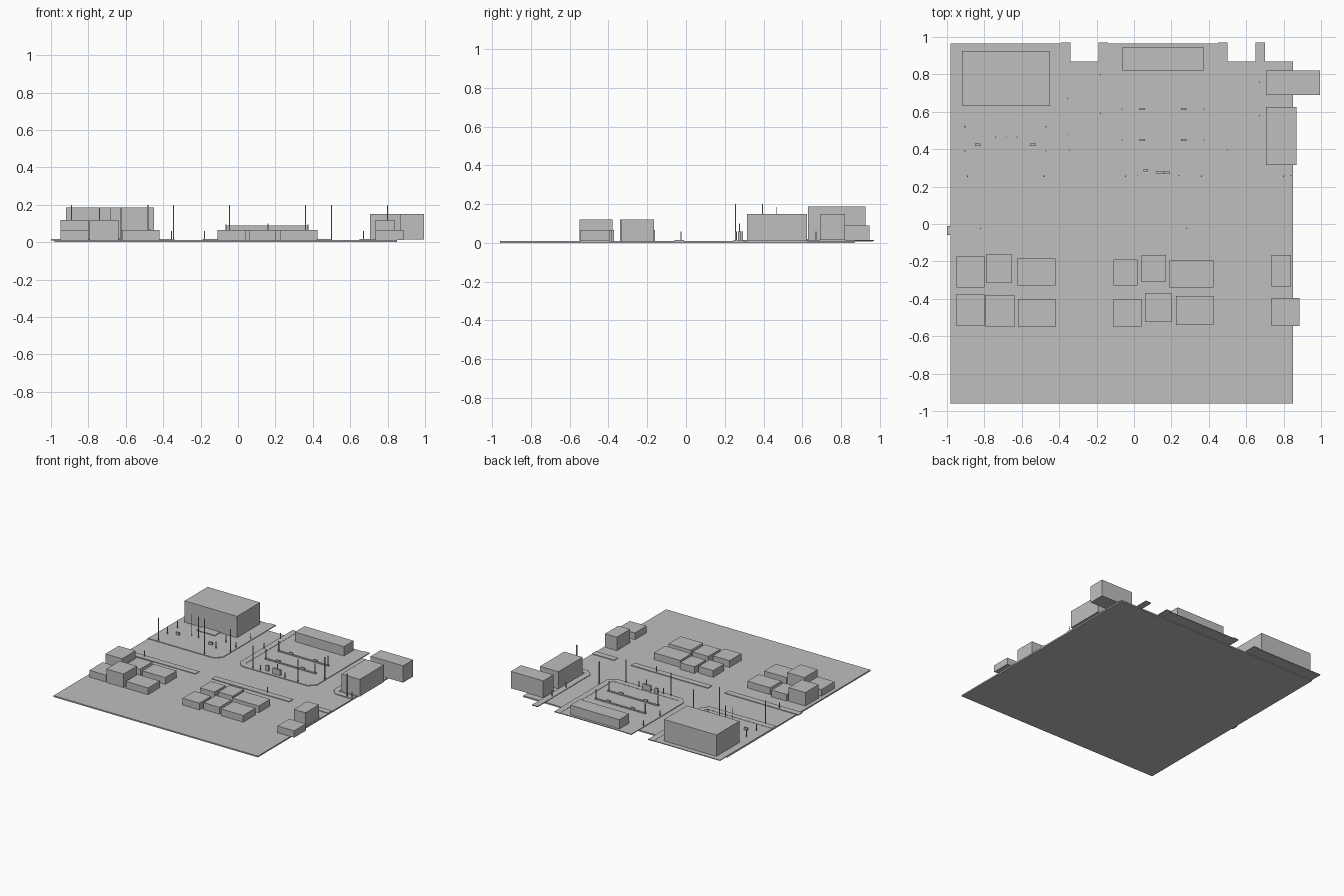
import bpy, bmesh

mat = bpy.data.materials.new("light_gray")
mat.diffuse_color = (0.52, 0.52, 0.52, 1)


def finish(bm, name):
    bmesh.ops.recalc_face_normals(bm, faces=bm.faces)
    me = bpy.data.meshes.new(name)
    bm.to_mesh(me)
    bm.free()
    me.materials.append(mat)
    bpy.context.collection.objects.link(bpy.data.objects.new(name, me))


def box(name, x0, x1, y0, y1, z0, z1):
    slab(name, [(x0, y0), (x1, y0), (x1, y1), (x0, y1)], z0, z1)


def slab(name, outline, z0, z1):
    """Extruded flat outline."""
    bm = bmesh.new()
    face = bm.faces.new([bm.verts.new((x, y, z0)) for x, y in outline])
    new = bmesh.ops.extrude_face_region(bm, geom=[face])["geom"]
    verts = [g for g in new if isinstance(g, bmesh.types.BMVert)]
    bmesh.ops.translate(bm, vec=(0, 0, z1 - z0), verts=verts)
    finish(bm, name)


def post(name, x, y, top, w=0.006):
    box(name, x - w / 2, x + w / 2, y - w / 2, y + w / 2, 0.01, top)


G = 0.011   # ground top
P = 0.014   # paved lot top
W = 0.016   # sidewalk top
C = 0.05    # clipped sidewalk corner

# Ground and raised lots north of the main road
box("ground", -0.98, 0.85, -0.96, 0.87, 0, G)
box("left_lot", -0.98, -0.39, 0.29, 0.965, 0.008, P)
box("middle_lot", -0.14, 0.45, 0.29, 0.965, 0.008, P)

# Sidewalks around the lots, with clipped corners
slab("left_sidewalk", [(-0.98, 0.245), (-0.34 - C, 0.245), (-0.34, 0.245 + C),
                       (-0.34, 0.97), (-0.39, 0.97), (-0.39, 0.295), (-0.98, 0.295)], 0.009, W)
slab("middle_sidewalk", [(-0.19 + C, 0.245), (0.5 - C, 0.245), (0.5, 0.245 + C), (0.5, 0.97),
                         (0.45, 0.97), (0.45, 0.295), (-0.14, 0.295), (-0.14, 0.97),
                         (-0.19, 0.97), (-0.19, 0.245 + C)], 0.009, W)
slab("right_sidewalk", [(0.65 + C, 0.245), (0.85, 0.245), (0.85, 0.295), (0.70, 0.295),
                        (0.70, 0.97), (0.65, 0.97), (0.65, 0.245 + C)], 0.009, W)
for i, (a, b) in enumerate([(-1.0, -0.34), (-0.19, 0.5), (0.65, 0.85)]):
    box(f"south_sidewalk_{i}", a, b, -0.06, -0.01, 0.009, W)

# Large buildings
box("main_store", -0.92, -0.45, 0.63, 0.925, G, 0.187)
box("store_entry_step", -0.765, -0.6, 0.56, 0.63, G, 0.02)
box("long_shop", -0.065, 0.375, 0.82, 0.945, G, 0.09)
box("side_shop", 0.705, 0.87, 0.315, 0.625, G, 0.15)
box("corner_shop", 0.705, 0.995, 0.69, 0.82, 0.014, 0.15)

# South houses: x0, x1, y0, y1, tall or not
houses = [(-.95, -.80, -.34, -.17, 1), (-.79, -.655, -.315, -.16, 0), (-.625, -.42, -.33, -.185, 0),
          (-.95, -.80, -.545, -.375, 0), (-.795, -.64, -.55, -.38, 1), (-.62, -.42, -.55, -.4, 0),
          (-.11, .02, -.33, -.19, 0), (.04, .17, -.31, -.165, 0), (.19, .425, -.34, -.195, 0),
          (-.11, .04, -.55, -.4, 0), (.06, .2, -.525, -.37, 0), (.225, .425, -.54, -.385, 0),
          (.735, .84, -.335, -.165, 1), (.735, .885, -.545, -.395, 0)]
for i, (x0, x1, y0, y1, tall) in enumerate(houses):
    box(f"house_{i}", x0, x1, y0, y1, G, 0.12 if tall else 0.066)

# Parking islands with end posts and small cabinets
for r, y in enumerate((0.45, 0.615)):
    box(f"island_{r}", -0.07, 0.385, y - 0.008, y + 0.008, P, 0.02)
    for x in (-0.065, 0.375):
        post(f"island_post_{r}", x, y, 0.095)
    for x in (0.045, 0.265):
        box(f"island_cabinet_{r}", x - 0.015, x + 0.015, y - 0.005, y + 0.005, P, 0.035)

# Forecourt posts, cabinets and flagpoles in front of the store
for x in (-0.905, -0.47):
    for y in (0.39, 0.52):
        post("forecourt_post", x, y, 0.07)
for x in (-0.835, -0.54):
    box("forecourt_cabinet", x - 0.015, x + 0.015, 0.418, 0.43, P, 0.035)
for x in (-0.74, -0.68, -0.625):
    post("flagpole", x, 0.465, 0.185, 0.004)

# Street lamps
for x in (-0.89, -0.48, -0.045, 0.36, 0.8):
    post("street_lamp", x, 0.255, 0.2)
for x in (-0.345, 0.5):
    post("street_lamp", x, 0.395, 0.2)

# Short sign posts
for x, y in [(-.18, .8), (-.18, .59), (-.355, .67), (-.355, .48), (.67, .76), (.67, .58),
             (-.82, -.025), (.28, -.025), (.02, .26), (.24, .26), (.84, .26)]:
    post("short_post", x, y, 0.06, 0.005)

# Roadside boards
box("wide_board", 0.12, 0.19, 0.268, 0.284, P, 0.06)
box("narrow_board", 0.052, 0.075, 0.28, 0.293, P, 0.06)
post("board_mast", 0.16, 0.276, 0.1, 0.005)
